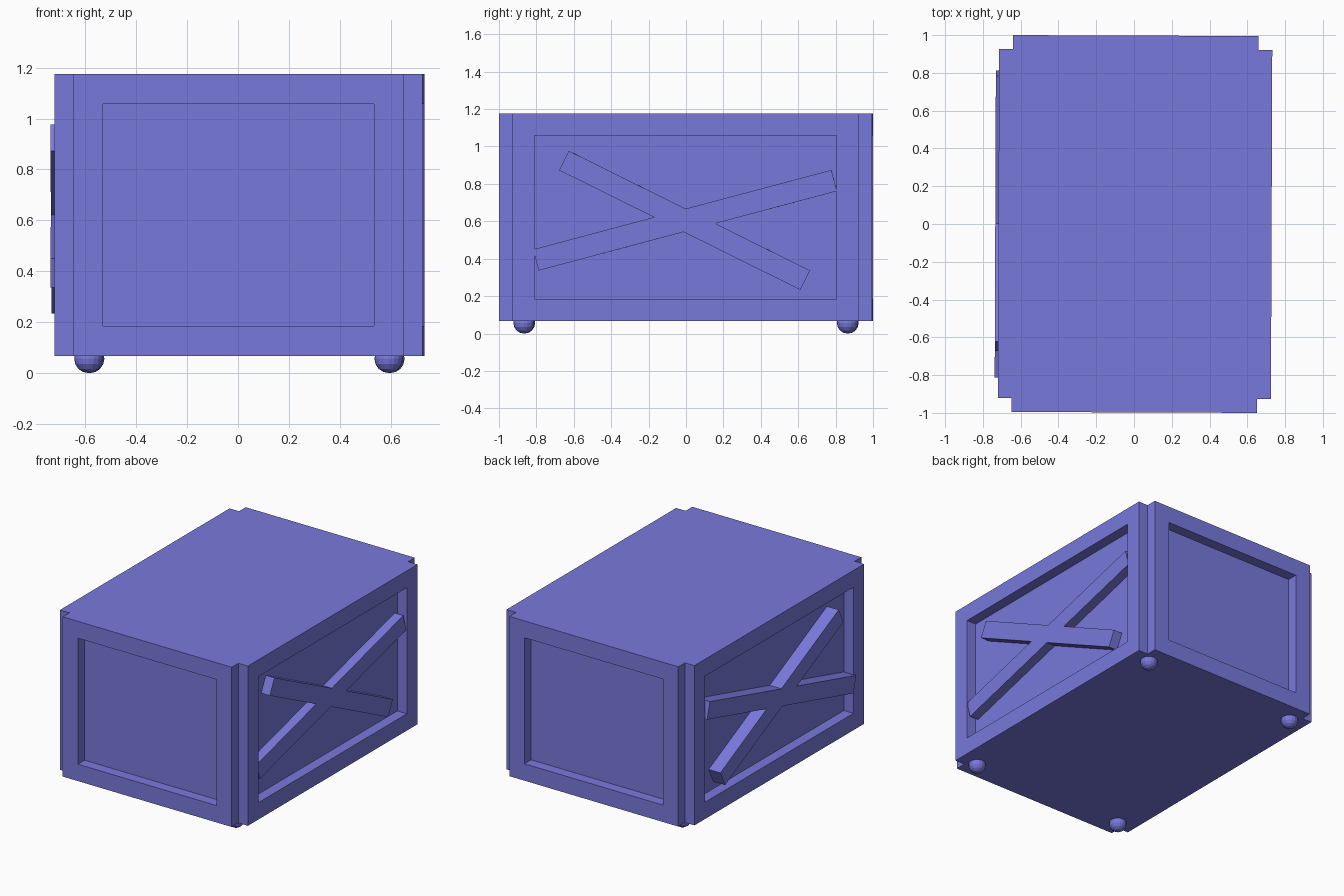
import bpy, bmesh, math
from mathutils import Matrix, Vector

if "Cube" in bpy.data.objects:
    bpy.data.objects.remove(bpy.data.objects["Cube"])

violet = bpy.data.materials.new("violet_paint")
violet.diffuse_color = (0.19, 0.19, 0.72, 1)
violet.use_nodes = True
violet.node_tree.nodes["Principled BSDF"].inputs["Base Color"].default_value = violet.diffuse_color

HX, HY = 0.723, 0.9975        # half width and half length
STEP, BORDER = 0.073, 0.117   # corner notch / recess depth, frame width
Z0, Z1 = 0.067, 1.175
# the whole crate sits very slightly turned
PLACE = Matrix.Translation((0.0055, 0, 0)) @ Matrix.Rotation(math.radians(-0.22), 4, 'Z')


def add_object(name, bm):
    bmesh.ops.recalc_face_normals(bm, faces=bm.faces)
    mesh = bpy.data.meshes.new(name)
    bm.to_mesh(mesh)
    bm.free()
    mesh.materials.append(violet)
    obj = bpy.data.objects.new(name, mesh)
    obj.matrix_world = PLACE
    bpy.context.collection.objects.link(obj)
    return obj


# crate body: notched rectangle extruded upward, with four recessed panels
bm = bmesh.new()
outline = []
for sx, sy, side_first in ((1, -1, False), (1, 1, True), (-1, 1, False), (-1, -1, True)):
    ex, ey = (sx * HX, sy * (HY - STEP)), (sx * (HX - STEP), sy * HY)
    inner = (sx * (HX - STEP), sy * (HY - STEP))
    outline += [ex, inner, ey] if side_first else [ey, inner, ex]
base = bm.faces.new([bm.verts.new((x, y, Z0)) for x, y in outline])
up = bmesh.ops.extrude_face_region(bm, geom=[base], use_keep_orig=True)
bmesh.ops.translate(bm, vec=(0, 0, Z1 - Z0),
                    verts=[v for v in up["geom"] if isinstance(v, bmesh.types.BMVert)])
bmesh.ops.recalc_face_normals(bm, faces=bm.faces)
panels = [f for f in bm.faces if abs(f.normal.z) < 0.5
          and max(e.calc_length() for e in f.edges) > Z1 - Z0 - 0.01
          and min(e.calc_length() for e in f.edges) > 0.5]
bmesh.ops.inset_individual(bm, faces=panels, thickness=BORDER, use_even_offset=True)
normals = [f.normal.copy() for f in panels]
sunk = bmesh.ops.extrude_discrete_faces(bm, faces=panels)["faces"]
for f, n in zip(sunk, normals):
    bmesh.ops.translate(bm, verts=f.verts, vec=-n * STEP)
add_object("crate_body", bm)


# crossed braces on both long sides
def brace(name, start, end, width, x0, x1):
    a, b = Vector((0, *start)), Vector((0, *end))
    d = b - a
    m = (Matrix.Translation((a + b) / 2 + Vector(((x0 + x1) / 2, 0, 0)))
         @ Matrix.Rotation(math.atan2(d.z, d.y), 4, 'X')
         @ Matrix.Diagonal((abs(x1 - x0), d.length, width, 1)))
    bm = bmesh.new()
    bmesh.ops.create_cube(bm, size=1, matrix=m)
    add_object(name, bm)


floor = HX - STEP - 0.005
for side, x0, x1 in (("right", floor, 0.716), ("left", -floor, -0.74)):
    brace(side + "_shallow_brace", (-0.80, 0.393), (0.795, 0.818), 0.117, x0, x1)
    brace(side + "_steep_brace", (-0.65, 0.925), (0.64, 0.285), 0.116, x0, x1)

# ball feet
for sx in (-1, 1):
    for sy in (-1, 1):
        bm = bmesh.new()
        bmesh.ops.create_uvsphere(bm, u_segments=16, v_segments=8, radius=0.056,
                                  matrix=Matrix.Translation((sx * 0.59, sy * 0.865, 0.056)))
        add_object("%s_%s_foot" % ("front" if sy < 0 else "back",
                                   "right" if sx > 0 else "left"), bm)
